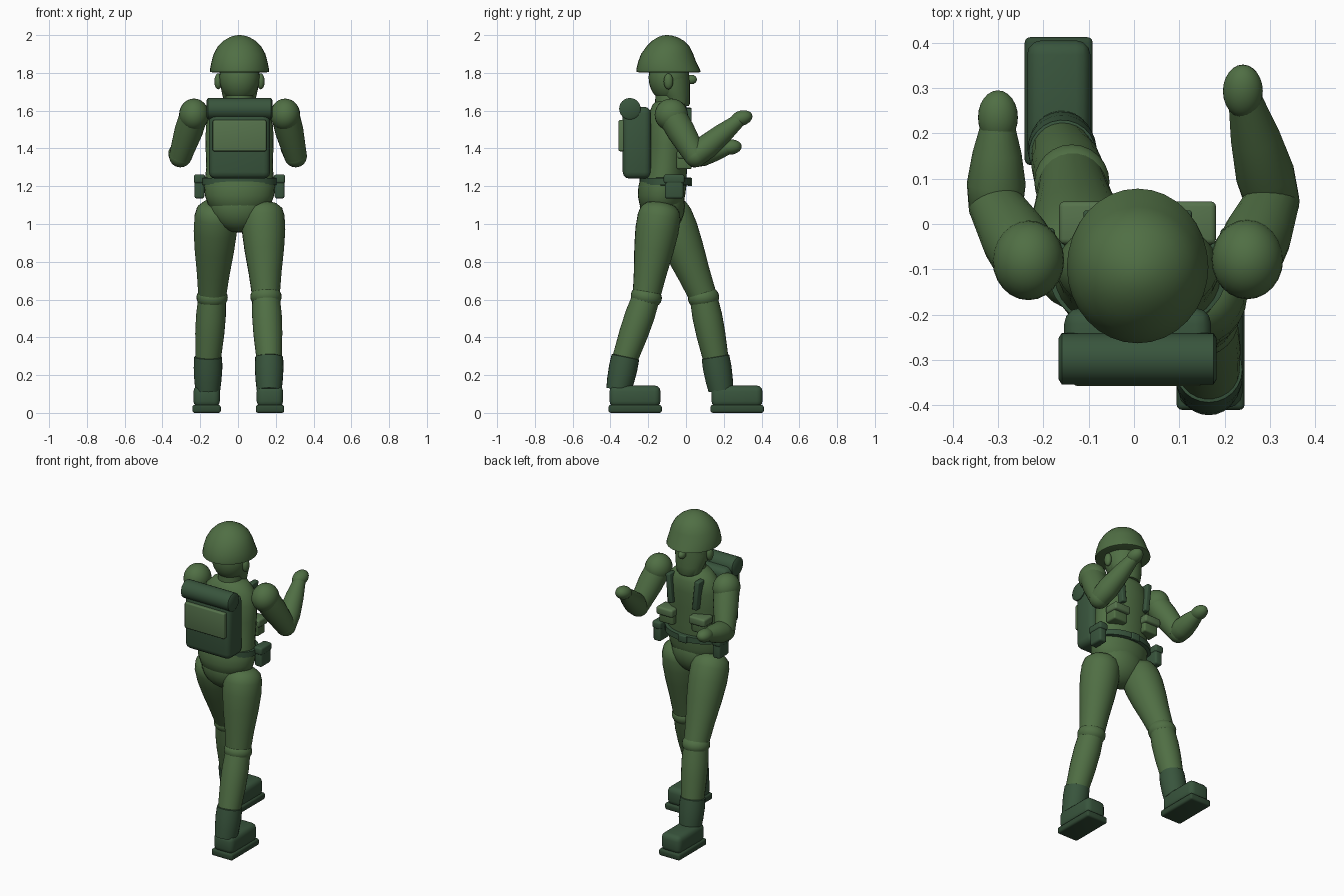
import bpy, bmesh, math
from mathutils import Vector, Matrix

if "Cube" in bpy.data.objects:
    bpy.data.objects.remove(bpy.data.objects["Cube"], do_unlink=True)


def material(name, rgb):
    m = bpy.data.materials.new(name)
    m.use_nodes = True
    m.diffuse_color = (*rgb, 1)
    m.node_tree.nodes["Principled BSDF"].inputs["Base Color"].default_value = (*rgb, 1)
    return m


GREEN = material("uniform green", (0.08, 0.158, 0.058))
DARK = material("gear dark green", (0.04, 0.09, 0.046))
PALE = material("canvas green", (0.092, 0.17, 0.072))
SOLE = material("sole green", (0.03, 0.066, 0.034))


def finish(bm, name, mat, smooth=35):
    bmesh.ops.recalc_face_normals(bm, faces=bm.faces)
    mesh = bpy.data.meshes.new(name)
    bm.to_mesh(mesh)
    bm.free()
    mesh.materials.append(mat)
    ob = bpy.data.objects.new(name, mesh)
    bpy.context.collection.objects.link(ob)
    bpy.ops.object.select_all(action="DESELECT")
    ob.select_set(True)
    bpy.context.view_layer.objects.active = ob
    bpy.ops.object.shade_smooth_by_angle(angle=math.radians(smooth))
    return ob


def ellipsoid(name, mat, centre, radii, tilt=0):
    bm = bmesh.new()
    bmesh.ops.create_uvsphere(bm, u_segments=24, v_segments=14, radius=1)
    bm.transform(Matrix.Translation(centre) @ Matrix.Rotation(tilt, 4, "X")
                 @ Matrix.Diagonal((*radii, 1)))
    return finish(bm, name, mat)


def box(name, mat, lo, hi, bevel=0.01, rot=None):
    lo, hi = Vector(lo), Vector(hi)
    bm = bmesh.new()
    bmesh.ops.create_cube(bm, size=1)
    bm.transform(Matrix.Diagonal((*(hi - lo), 1)))
    bmesh.ops.bevel(bm, geom=bm.edges[:], offset=bevel, segments=3, profile=0.5, affect="EDGES")
    bm.transform(Matrix.Translation((lo + hi) / 2) @ (rot or Matrix()))
    return finish(bm, name, mat, 40)


def loft(name, mat, rings, segments=24):
    """Skin elliptical rings given as (centre, x axis, y axis)."""
    bm = bmesh.new()
    loops = []
    for c, u, v in rings:
        angles = [2 * math.pi * i / segments for i in range(segments)]
        loops.append([bm.verts.new(c + u * math.cos(a) + v * math.sin(a)) for a in angles])
    for a, b in zip(loops, loops[1:]):
        for i in range(segments):
            j = (i + 1) % segments
            bm.faces.new((a[i], a[j], b[j], b[i]))
    bm.faces.new(loops[0])
    bm.faces.new(loops[-1])
    return finish(bm, name, mat)


def limb(name, mat, start, end, profile):
    """Lathed segment between two points; profile is (fraction, radius)."""
    p, q = Vector(start), Vector(end)
    turn = (q - p).to_track_quat("Z", "Y")
    u, v = turn @ Vector((1, 0, 0)), turn @ Vector((0, 1, 0))
    return loft(name, mat, [(p.lerp(q, t), u * r, v * r) for t, r in profile])


def upright(name, mat, x, sections):
    """Upright form from (height, half width, half depth, depth centre)."""
    return loft(name, mat, [(Vector((x, yc, z)), Vector((rx, 0, 0)), Vector((0, ry, 0)))
                            for z, rx, ry, yc in sections], 32)


MID = 0.008

# Torso and pelvis
upright("torso", GREEN, MID, [
    (1.07, .13, .09, -.13), (1.1, .165, .115, -.13), (1.15, .183, .125, -.13),
    (1.2, .187, .127, -.125), (1.3, .176, .115, -.11), (1.42, .18, .112, -.1),
    (1.52, .178, .112, -.095), (1.59, .155, .105, -.09), (1.635, .11, .085, -.09),
    (1.655, .06, .06, -.09)])
ellipsoid("pelvis", GREEN, (MID, -.125, 1.095), (.16, .12, .14))

# Head
limb("neck", GREEN, (MID, -.09, 1.6), (MID, -.09, 1.74), [(0, .075), (1, .07)])
ellipsoid("head", GREEN, (MID, -.09, 1.775), (.108, .108, .13))
upright("jaw", GREEN, MID, [
    (1.625, .055, .045, -.03), (1.635, .075, .062, -.042), (1.68, .09, .075, -.055),
    (1.75, .105, .1, -.08), (1.82, .1, .1, -.085)])
ellipsoid("nose", GREEN, (MID, .028, 1.765), (.022, .03, .025))
for side, name in ((1, "left"), (-1, "right")):
    ellipsoid(name + "_ear", GREEN, (MID + side * .113, -.093, 1.755), (.02, .025, .042))

# Helmet with a brim that reaches further over the face
upright("helmet", GREEN, MID, [
    (1.803, .145, .16, -.09), (1.806, .155, .17, -.092), (1.82, .156, .168, -.095),
    (1.86, .148, .153, -.1), (1.9, .137, .138, -.1), (1.94, .115, .114, -.095),
    (1.97, .085, .084, -.095), (1.99, .05, .05, -.097), (1.998, .022, .022, -.1),
    (2.0, .004, .004, -.1)])

# Legs: hip, knee, ankle top, ankle bottom, boot heel
LEGS = {
    "left": ((.13, -.13, 1.115), (.148, -.21, .615), (.165, -.322, .29), (.165, -.357, .12), -.41),
    "right": ((-.113, -.11, 1.115), (-.137, .093, .61), (-.158, .157, .29), (-.16, .185, .12), .13)}
for name, (hip, knee, cuff, ankle, heel) in LEGS.items():
    limb(name + "_thigh", GREEN, hip, knee, [
        (0, .04), (.02, .075), (.07, .103), (.15, .114), (.3, .115), (.5, .105),
        (.75, .087), (1, .073)])
    tilt = math.atan2(knee[1] - cuff[1], knee[2] - cuff[2])
    ellipsoid(name + "_knee", GREEN, knee, (.083, .083, .062), -tilt * .6)
    limb(name + "_shin", GREEN, knee, cuff, [(0, .073), (.3, .079), (.6, .077), (1, .068)])
    limb(name + "_boot_shaft", DARK, cuff, ankle, [
        (-.05, .066), (-.03, .074), (.3, .076), (.7, .072), (1, .066)])
    x = cuff[0] + (.004 if name == "left" else -.008)
    box(name + "_boot", DARK, (x - .07, heel + .005, .03), (x + .07, heel + .275, .145), .032)
    box(name + "_sole", SOLE, (x - .075, heel, 0), (x + .075, heel + .282, .042), .012)

# Arms: shoulder, elbow, hand
ARMS = {
    "left": ((.25, -.078, 1.578), (.305, .05, 1.36), (.24, .293, 1.56), .6),
    "right": ((-.233, -.08, 1.578), (-.305, .04, 1.36), (-.3, .235, 1.407), .2)}
for name, (shoulder, elbow, hand, tilt) in ARMS.items():
    ellipsoid(name + "_shoulder", GREEN, shoulder, (.079, .088, .086))
    limb(name + "_upper_arm", GREEN, shoulder, elbow, [(0, .075), (.4, .075), (1, .06)])
    ellipsoid(name + "_elbow", GREEN, elbow, (.06, .06, .06))
    limb(name + "_forearm", GREEN, elbow, hand, [
        (-.1, .045), (0, .06), (.25, .065), (.6, .054), (.95, .036)])
    ellipsoid(name + "_hand", GREEN, hand, (.044, .06, .04), tilt * .5)

# Belt with buckle and side pouches
upright("belt", DARK, MID, [
    (1.205, .188, .125, -.11), (1.207, .197, .135, -.11),
    (1.243, .197, .135, -.11), (1.245, .185, .125, -.11)])
box("buckle", DARK, (MID - .03, .01, 1.2), (MID + .03, .032, 1.245), .005)
for side, name in ((1, "left"), (-1, "right")):
    x = MID + side * .212
    box(name + "_belt_pouch", DARK, (x - .026, -.112, 1.135), (x + .026, -.014, 1.25), .012)
    box(name + "_belt_pouch_flap", DARK, (x - .03, -.118, 1.215), (x + .03, -.008, 1.262), .012)

    # Chest pouches and shoulder straps
    x = MID + side * .115
    box(name + "_chest_pouch", GREEN, (x - .05, -.05, 1.29), (x + .05, .03, 1.385), .01)
    box(name + "_chest_flap", PALE, (x - .058, -.045, 1.345), (x + .058, .05, 1.395), .012)
    lean = Matrix.Rotation(side * .1, 4, "Y")
    x = MID + side * .095
    box(name + "_strap", DARK, (x - .016, -.03, 1.43), (x + .016, .03, 1.615), .006, lean)

# Backpack, pocket and bedroll
box("backpack", DARK, (MID - .162, -.335, 1.24), (MID + .162, -.185, 1.62), .035)
box("pack_pocket", PALE, (MID - .142, -.357, 1.385), (MID + .142, -.32, 1.55), .008)
limb("bedroll", DARK, (MID - .174, -.297, 1.61), (MID + .174, -.297, 1.61), [
    (0, .046), (.02, .057), (.98, .057), (1, .046)])
